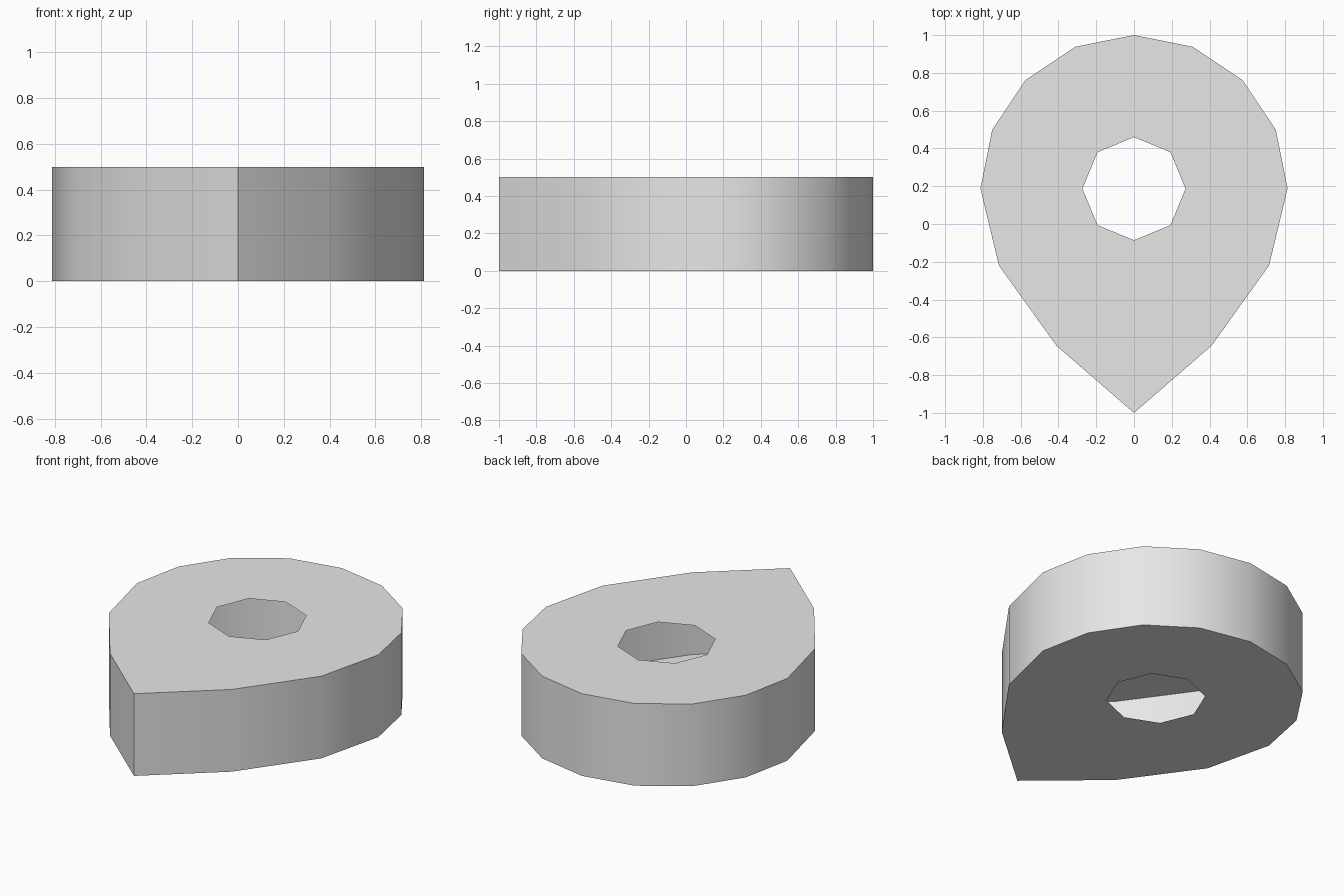
import bpy
import bmesh
from math import sin, cos, radians

cube = bpy.data.objects.get("Cube")
if cube:
    bpy.data.objects.remove(cube, do_unlink=True)

HEIGHT = 0.5
CENTRE_Y = 0.187
OUTER_R = 0.813
HOLE_R = 0.273

grey = bpy.data.materials.new("light grey")
grey.use_nodes = True
grey.diffuse_color = (0.8, 0.8, 0.8, 1)
grey.node_tree.nodes["Principled BSDF"].inputs["Base Color"].default_value = (0.8, 0.8, 0.8, 1)


def arc_point(radius, degrees):
    a = radians(degrees)
    return (radius * sin(a), CENTRE_Y + radius * cos(a))


# Teardrop outline: round back, tapering to a point at the front, mirrored in x
half = [arc_point(OUTER_R, 22.5 * i) for i in range(5)]
half += [(0.715, -0.22), (0.41, -0.645), (0, -1)]
outline = half + [(-x, y) for x, y in half[-2:0:-1]]
hole = [arc_point(HOLE_R, 45 * i) for i in range(8)]

bm = bmesh.new()


def ring(points, z):
    verts = [bm.verts.new((x, y, z)) for x, y in points]
    edges = [bm.edges.new((v, verts[(i + 1) % len(verts)])) for i, v in enumerate(verts)]
    return verts, edges


# Top and bottom plates, each pierced by the octagonal opening
rims = []
for z, up in ((0, -1), (HEIGHT, 1)):
    verts, edges = ring(outline, z)
    hole_edges = ring(hole, z)[1]
    fill = bmesh.ops.triangle_fill(bm, edges=edges + hole_edges, use_dissolve=False,
                                   use_beauty=True, normal=(0, 0, up))
    for f in fill["geom"]:
        if isinstance(f, bmesh.types.BMFace):
            f.normal_update()
            if f.normal.z * up < 0:
                f.normal_flip()
    rims.append(verts)

# Outer wall of the hollow shell; the opening has no inner wall
low, high = rims
n = len(low)
for i in range(n):
    j = (i + 1) % n
    wall = bm.faces.new((low[j], low[i], high[i], high[j]))
    wall.normal_update()
    if wall.normal.dot(wall.calc_center_median()) < 0:
        wall.normal_flip()

bm.normal_update()
for f in bm.faces:
    f.smooth = True
for e in bm.edges:
    if len(e.link_faces) == 2:
        e.smooth = e.calc_face_angle() < radians(30)

mesh = bpy.data.meshes.new("teardrop_shell")
bm.to_mesh(mesh)
bm.free()
mesh.materials.append(grey)
shell = bpy.data.objects.new("teardrop_shell", mesh)
bpy.context.collection.objects.link(shell)
